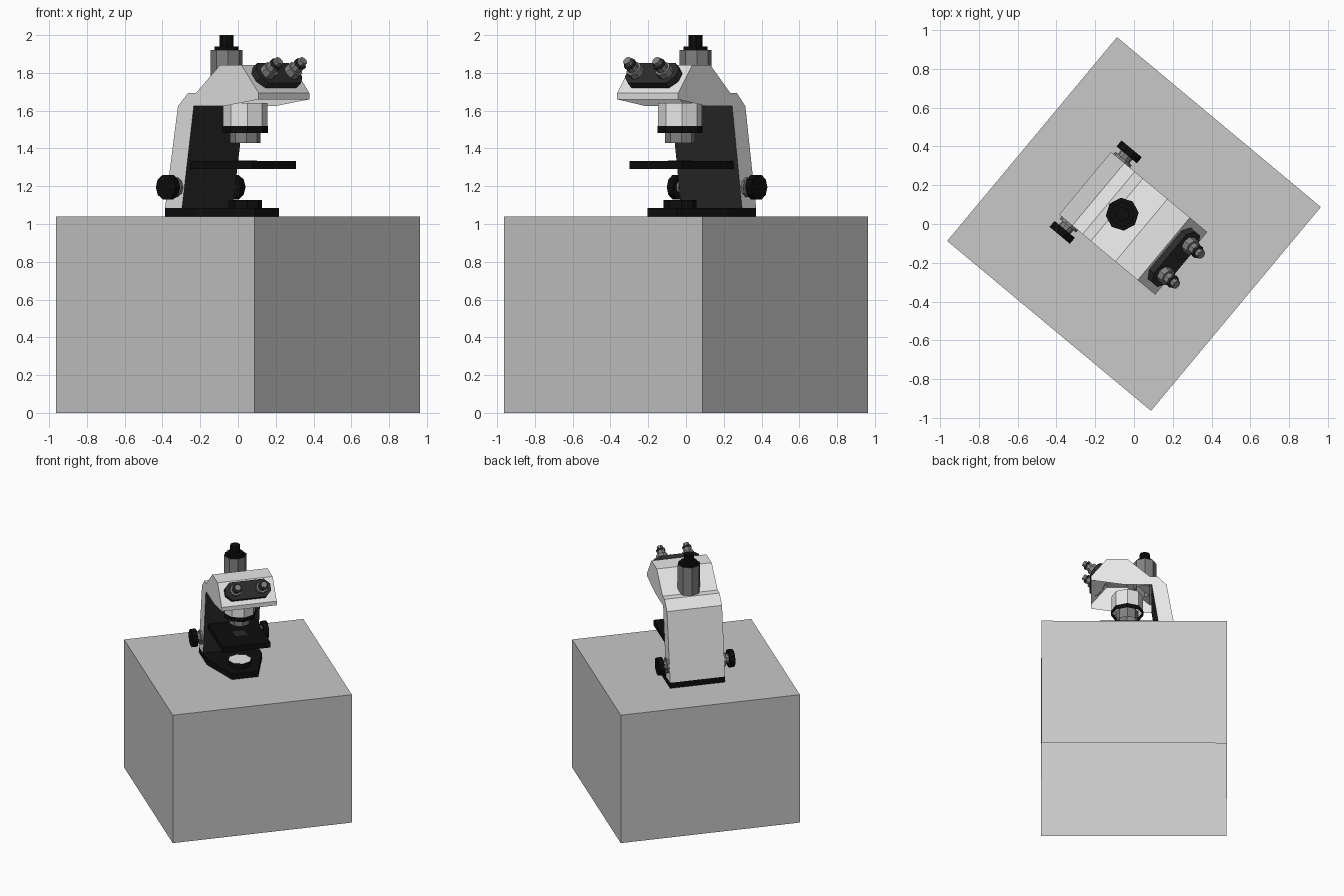
import bpy, bmesh, math
from mathutils import Matrix, Vector

if "Cube" in bpy.data.objects:
    bpy.data.objects.remove(bpy.data.objects["Cube"])

# Everything is modelled with +x pointing out of the eyepieces, then turned on z
TURN = Matrix.Rotation(math.radians(-39.8), 4, 'Z')
X, Y, Z = Vector((1, 0, 0)), Vector((0, 1, 0)), Vector((0, 0, 1))


def material(name, value):
    m = bpy.data.materials.new(name)
    m.diffuse_color = (value, value, value, 1)
    m.use_nodes = True
    m.node_tree.nodes["Principled BSDF"].inputs["Base Color"].default_value = m.diffuse_color
    return m


STONE = material("pedestal_grey", 0.58)
SHELL = material("shell_white", 0.8)
METAL = material("metal_grey", 0.22)
DARK = material("dark_grey", 0.025)
BLACK = material("black", 0.004)


def frame(origin, ax, ay):
    az = ax.cross(ay)
    m = Matrix((ax, ay, az)).transposed().to_4x4()
    m.translation = Vector(origin)
    return m


def solid(name, outline, depth, fr, mat, caps=(False, True), accent=None, rule=None,
          drop=None):
    """Extrude a 2D outline along the frame's z. caps keeps the start and end faces,
    drop removes faces, and faces passing rule get the accent colour."""
    bm = bmesh.new()
    base = bm.faces.new([bm.verts.new((x, y, 0)) for x, y in outline])
    new = bmesh.ops.extrude_face_region(bm, geom=[base], use_keep_orig=True)["geom"]
    bmesh.ops.translate(bm, vec=(0, 0, depth),
                        verts=[g for g in new if isinstance(g, bmesh.types.BMVert)])
    bmesh.ops.transform(bm, matrix=fr, verts=bm.verts)
    bmesh.ops.recalc_face_normals(bm, faces=bm.faces)
    axis = fr.to_3x3().col[2]
    for f in bm.faces:
        if rule:
            f.material_index = int(rule(f))
    unwanted = [f for f in bm.faces
                if (f.normal.dot(axis) < -0.99 and not caps[0])
                or (f.normal.dot(axis) > 0.99 and not caps[1])
                or (drop and drop(f))]
    bmesh.ops.delete(bm, geom=unwanted, context='FACES')
    bm.transform(TURN)
    me = bpy.data.meshes.new(name)
    bm.to_mesh(me)
    bm.free()
    me.materials.append(mat)
    if accent:
        me.materials.append(accent)
    ob = bpy.data.objects.new(name, me)
    bpy.context.collection.objects.link(ob)
    return ob


def rect(x0, x1, y0, y1):
    return [(x0, y0), (x1, y0), (x1, y1), (x0, y1)]


def ngon(r, n=8):
    return [(r * math.cos(2 * math.pi * i / n), r * math.sin(2 * math.pi * i / n))
            for i in range(n)]


def disc(name, u, z0, z1, r, mat, n=8, **kw):
    return solid(name, ngon(r, n), z1 - z0, frame((u, 0, z0), X, Y), mat, **kw)


def top_face(f):
    return f.normal.z > 0.9


# Pedestal cube, open underneath
solid("pedestal", rect(-0.684, 0.684, -0.684, 0.684), 1.04, frame((0, 0, 0), X, Y), STONE)

# Base plate with tapered front, and the lamp on it
solid("base_plate", [(-0.328, -0.21), (-0.1, -0.21), (0.2, -0.1),
                     (0.2, 0.1), (-0.1, 0.21), (-0.328, 0.21)],
      0.045, frame((0, 0, 1.04), X, Y), BLACK)
disc("lamp", 0.05, 1.085, 1.128, 0.088, BLACK, accent=SHELL, rule=top_face)

# Arm and head in one bent hollow shell, with a dark inner face and open underside
solid("arm_and_head", [(-0.328, 1.085), (-0.239, 1.624), (-0.17, 1.693), (-0.115, 1.693),
                       (0.05, 1.841), (0.2, 1.841), (0.317, 1.693), (0.317, 1.66),
                       (0.08, 1.624), (-0.13, 1.624), (-0.211, 1.085)],
      0.42, frame((0, 0.21, 0), X, Z), SHELL, caps=(True, True), accent=DARK,
      rule=lambda f: f.normal.x > 0.9 and f.calc_center_median().x < 0,
      drop=lambda f: f.normal.z < -0.9)

# Stage with a small specimen plate
solid("stage", rect(-0.2, 0.25, -0.18, 0.18), 0.043, frame((0, 0, 1.29), X, Y), BLACK)
solid("specimen_plate", rect(0.005, 0.095, -0.045, 0.045), 0.004,
      frame((0, 0, 1.332), X, Y), DARK)

# Hollow objective housing below the head
disc("objective_housing", 0.05, 1.515, 1.64, 0.117, SHELL, caps=(False, False))
disc("objective_ring", 0.05, 1.482, 1.518, 0.12, BLACK, caps=(False, False))
disc("objective_nose", 0.05, 1.428, 1.515, 0.08, METAL, caps=(False, False))

# Camera tube on top of the head
disc("camera_tube", -0.079, 1.69, 1.92, 0.085, METAL, accent=BLACK, rule=top_face)
disc("camera_collar", -0.079, 1.92, 1.94, 0.064, BLACK)
disc("camera_cap", -0.079, 1.94, 2.0, 0.038, BLACK)

# Eyepiece mount on the sloped front
SLOPE = Vector((-0.62, 0, 0.784)).normalized()
OUT = Y.cross(SLOPE)
MOUNT = Vector((0.255, 0, 1.776))
a, b, c = 0.172, 0.068, 0.042
solid("eyepiece_mount", [(-a + c, -b), (a - c, -b), (a, -b + c), (a, b - c),
                         (a - c, b), (-a + c, b), (-a, b - c), (-a, -b + c)],
      0.042, frame(MOUNT - OUT * 0.005, Y, SLOPE), DARK)

# Paired eyepieces and focus knobs
for side, s in (("left", 1), ("right", -1)):
    for part, t0, t1, r, mat in (("socket", 0.035, 0.075, 0.045, METAL),
                                 ("barrel", 0.075, 0.105, 0.032, METAL),
                                 ("ring", 0.105, 0.12, 0.035, DARK),
                                 ("tip", 0.12, 0.145, 0.024, METAL)):
        solid(f"eyepiece_{part}_{side}", ngon(r), t1 - t0,
              frame(MOUNT + OUT * t0 + Y * 0.1 * s, Y, SLOPE), mat)
    for part, v0, v1, r, mat in (("flange", 0.205, 0.225, 0.055, METAL),
                                 ("shaft", 0.225, 0.252, 0.038, METAL),
                                 ("knob", 0.25, 0.29, 0.068, BLACK)):
        solid(f"focus_{part}_{side}", ngon(r, 10), v1 - v0,
              frame((-0.257, v0 * s, 1.195), X, Z * -s), mat,
              caps=(part == "knob", True))
